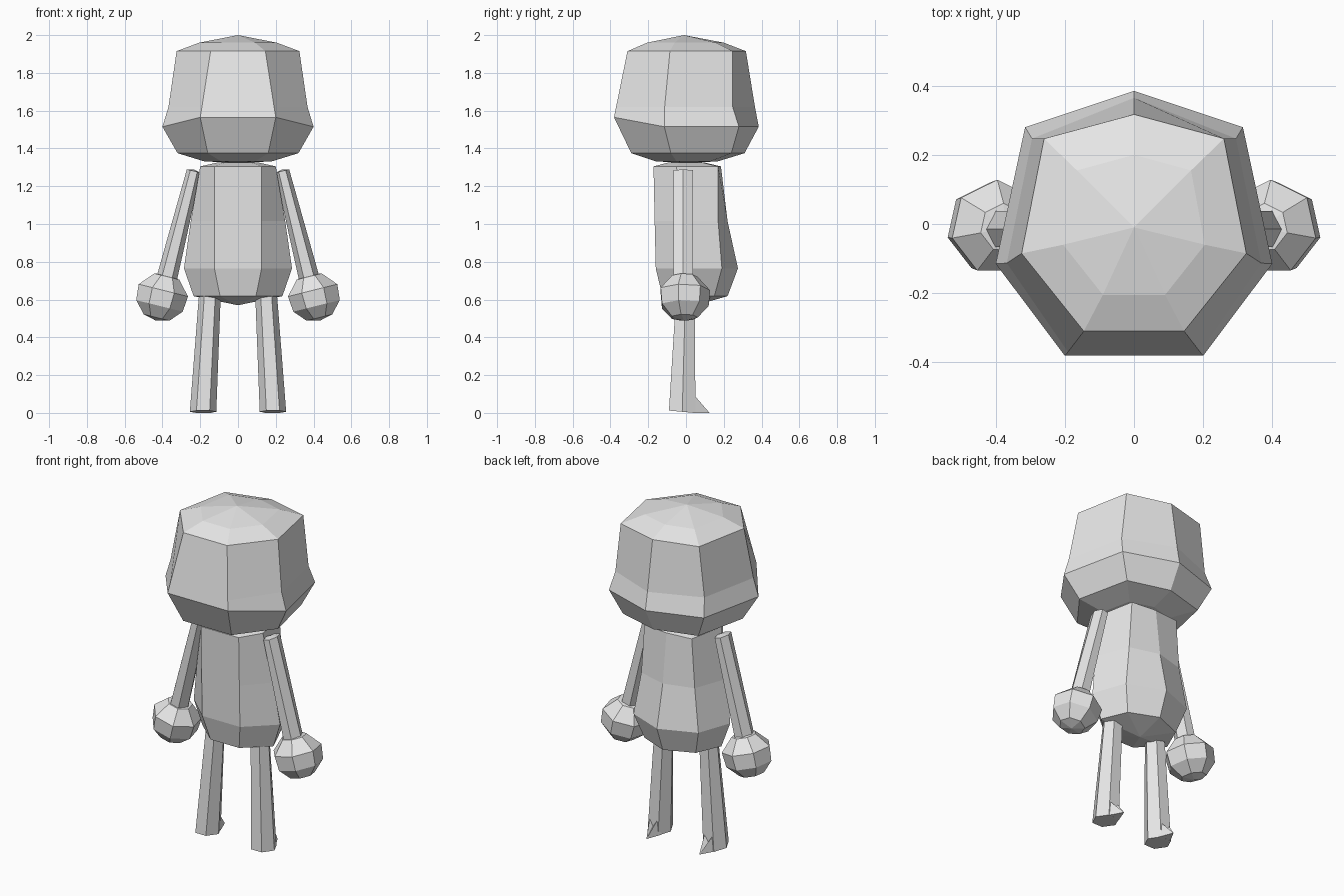
import bpy, bmesh, math
from mathutils import Vector

cube = bpy.data.objects.get("Cube")
if cube:
    bpy.data.objects.remove(cube, do_unlink=True)

grey = bpy.data.materials.new("plain grey")
grey.use_nodes = True
grey.diffuse_color = (0.8, 0.8, 0.8, 1)
grey.node_tree.nodes["Principled BSDF"].inputs["Base Color"].default_value = (0.8, 0.8, 0.8, 1)


def finish(name, bm):
    bmesh.ops.recalc_face_normals(bm, faces=bm.faces)
    mesh = bpy.data.meshes.new(name)
    bm.to_mesh(mesh)
    bm.free()
    mesh.materials.append(grey)
    obj = bpy.data.objects.new(name, mesh)
    bpy.context.collection.objects.link(obj)
    return obj


def loft(name, rings, top=None, bottom=None):
    """Skin rings listed from top to bottom; close the ends with a point or a flat cap."""
    bm = bmesh.new()
    loops = [[bm.verts.new(p) for p in ring] for ring in rings]
    n = len(loops[0])
    for a, b in zip(loops, loops[1:]):
        for i in range(n):
            j = (i + 1) % n
            bm.faces.new((a[i], a[j], b[j], b[i]))
    for loop, tip in ((loops[0], top), (loops[-1], bottom)):
        if tip is None:
            bm.faces.new(loop)
        else:
            t = bm.verts.new(tip)
            for i in range(n):
                bm.faces.new((loop[i], loop[(i + 1) % n], t))
    return finish(name, bm)


def seven(z, front, side, rear, back_y, front_z=None):
    """Seven-sided ring, symmetric in x: flat at the front, a corner at the back."""
    half = [(*front, z if front_z is None else front_z), (*side, z), (*rear, z)]
    return half + [(0, back_y, z)] + [(-x, y, h) for x, y, h in reversed(half)]


# Head
loft("head", [
    seven(1.96, (0.09, -0.205), (0.205, -0.06), (0.165, 0.155), 0.20),
    seven(1.915, (0.145, -0.31), (0.325, -0.085), (0.26, 0.247), 0.317),
    seven(1.62, (0.191, -0.37), (0.368, -0.113), (0.295, 0.247), 0.365),
    seven(1.515, (0.20, -0.381), (0.40, -0.115), (0.315, 0.28), 0.385, 1.565),
    seven(1.375, (0.16, -0.29), (0.32, -0.08), (0.25, 0.24), 0.31),
    seven(1.332, (0.09, -0.16), (0.18, -0.05), (0.14, 0.13), 0.17),
], (0, -0.01, 2.0), (0, 0, 1.322))

# Torso
loft("torso", [
    seven(1.325, (0.07, -0.095), (0.11, -0.03), (0.09, 0.09), 0.10),
    seven(1.305, (0.125, -0.172), (0.20, -0.05), (0.157, 0.17), 0.185),
    seven(1.015, (0.125, -0.166), (0.25, -0.03), (0.177, 0.17), 0.22),
    seven(0.765, (0.125, -0.16), (0.286, -0.01), (0.215, 0.19), 0.275),
    seven(0.618, (0.095, -0.125), (0.235, 0.0), (0.17, 0.15), 0.22),
], (0, 0, 1.328), (0, 0.05, 0.57))


def hexagon(centre, u, v, rx, ry):
    c = Vector(centre)
    return [c + u * rx * math.cos(k * math.pi / 3) + v * ry * math.sin(k * math.pi / 3)
            for k in range(6)]


Y = Vector((0, 1, 0))
TILT = math.radians(14)

for s, label in ((1, "left"), (-1, "right")):
    # Arm, leaning outwards
    u = Vector((s * math.cos(TILT), 0, math.sin(TILT)))
    axis = Vector((-s * math.sin(TILT), 0, math.cos(TILT)))
    loft(label + "_arm", [
        hexagon((s * 0.234, -0.015, 1.28), u, Y, 0.038, 0.06),
        hexagon((s * 0.39, -0.015, 0.66), u, Y, 0.056, 0.06),
    ], Vector((s * 0.234, -0.015, 1.28)) + axis * 0.008)

    # Hand, a seven-sided ball along the arm axis
    hand = Vector((s * 0.405, -0.01, 0.61))

    def ball_ring(r, h):
        return [hand + axis * h + u * r * math.sin(a) - Y * r * math.cos(a)
                for a in ((k + 0.5) * math.tau / 7 for k in range(7))]

    loft(label + "_hand",
         [ball_ring(r, h) for r, h in ((0.07, 0.115), (0.138, 0.04), (0.13, -0.045), (0.072, -0.108))],
         hand + axis * 0.125, hand - axis * 0.125)

    # Leg with a sole sloping down to the back
    sole = hexagon((s * 0.185, -0.02, 0.006), Vector((s, 0, 0)), Vector((0, 1, -0.09)), 0.07, 0.081)
    loft(label + "_leg",
         [hexagon((s * 0.147, -0.002, 0.66), Vector((s, 0, 0)), Y, 0.057, 0.055), sole])

    # Pointed heel with a notched top
    bm = bmesh.new()
    base = [bm.verts.new((s * x, y, z)) for x, y, z in (
        (0.225, 0.035, 0.0), (0.21, 0.042, 0.095), (0.185, 0.042, 0.05),
        (0.155, 0.042, 0.095), (0.14, 0.035, 0.0))]
    tip = bm.verts.new((s * 0.175, 0.125, 0.0))
    bm.faces.new(base)
    for i in range(5):
        bm.faces.new((base[i], base[(i + 1) % 5], tip))
    finish(label + "_heel", bm)
